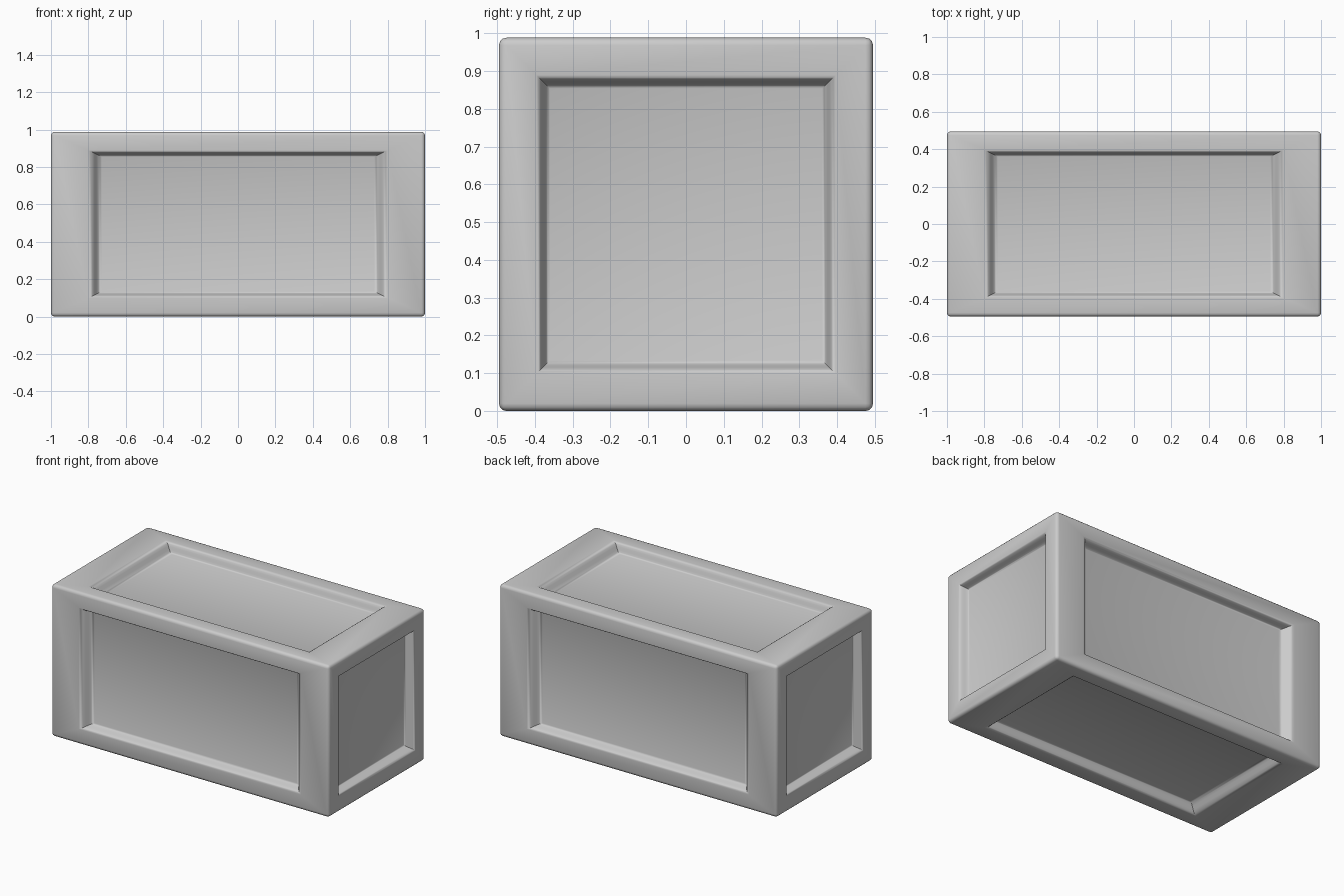
import bpy, bmesh, math
from mathutils import Vector

if "Cube" in bpy.data.objects:
    bpy.data.objects.remove(bpy.data.objects["Cube"])

SIZE = Vector((2.0, 0.99, 0.988))

# Recess profile: (scale relative to the full face, depth below the face)
PROFILE = [(0.80, 0.0), (0.788, 0.003), (0.777, 0.011), (0.767, 0.024),
           (0.757, 0.040), (0.747, 0.052), (0.738, 0.058), (0.728, 0.060)]

bm = bmesh.new()

# Box body with small rounded edges
bmesh.ops.create_cube(bm, size=1.0)
bmesh.ops.scale(bm, vec=SIZE, verts=bm.verts)
bmesh.ops.bevel(bm, geom=bm.edges[:], offset=0.02, segments=3, profile=0.5,
                affect='EDGES')

# Sunken panel on each of the six sides
panels = sorted(bm.faces, key=lambda f: f.calc_area(), reverse=True)[:6]
for face in panels:
    n = face.normal.copy()
    axis = max(range(3), key=lambda i: abs(n[i]))
    sign = 1 if n[axis] > 0 else -1
    corners = [[math.copysign(SIZE[i] / 2, v.co[i]) for i in range(3)]
               for v in face.verts]
    ring = list(face.verts)
    bm.faces.remove(face)
    for scale, depth in PROFILE:
        new = []
        for c in corners:
            p = Vector(c) * scale
            p[axis] = sign * (SIZE[axis] / 2 - depth)
            new.append(bm.verts.new(p))
        for i in range(4):
            j = (i + 1) % 4
            bm.faces.new((ring[i], ring[j], new[j], new[i]))
        ring = new
    bm.faces.new(ring)

bmesh.ops.translate(bm, vec=(0, 0, SIZE.z / 2), verts=bm.verts)
bmesh.ops.recalc_face_normals(bm, faces=bm.faces)

mesh = bpy.data.meshes.new("panelled_crate")
bm.to_mesh(mesh)
bm.free()
crate = bpy.data.objects.new("panelled_crate", mesh)
bpy.context.collection.objects.link(crate)

# Smooth shading with crisp recess corners
bpy.context.view_layer.objects.active = crate
crate.select_set(True)
bpy.ops.object.shade_smooth_by_angle(angle=math.radians(40))
